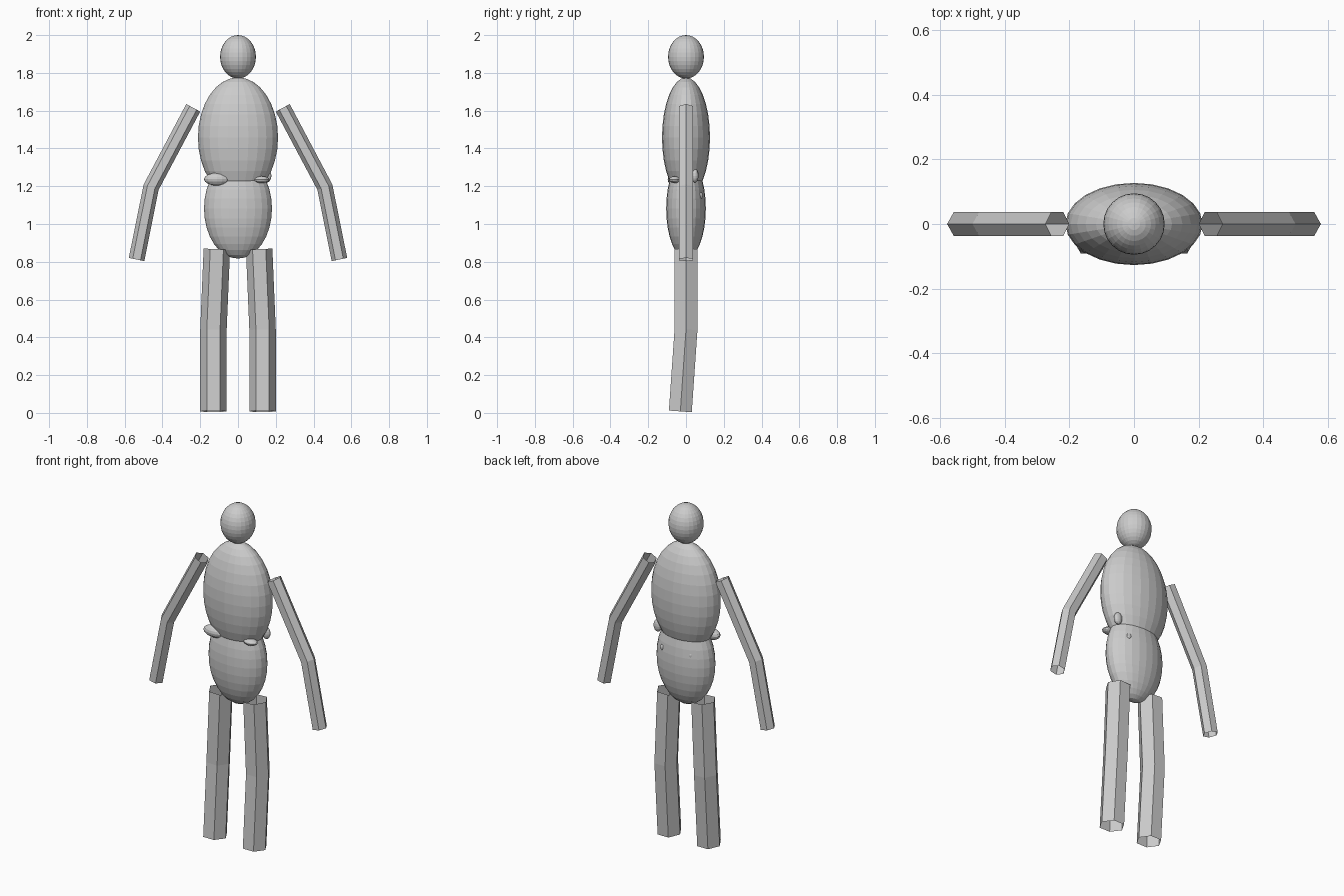
import bpy, bmesh, math
from mathutils import Vector

if "Cube" in bpy.data.objects:
    bpy.data.objects.remove(bpy.data.objects["Cube"])


def ellipsoid(name, centre, radii, seg=24, rings=16):
    bpy.ops.mesh.primitive_uv_sphere_add(segments=seg, ring_count=rings, radius=1, location=centre)
    o = bpy.context.object
    o.name = name
    o.scale = radii
    bpy.ops.object.transform_apply(location=False, rotation=False, scale=True)
    return o


def limb(name, points, radius, sides=6):
    """Open hexagonal tube through the given joints."""
    pts = [Vector(p) for p in points]
    bm = bmesh.new()
    rings = []
    for i, p in enumerate(pts):
        prev, nxt = pts[max(i - 1, 0)], pts[min(i + 1, len(pts) - 1)]
        d = Vector()
        if i > 0:
            d += (p - prev).normalized()
        if i < len(pts) - 1:
            d += (nxt - p).normalized()
        d.normalize()
        a = Vector((1, 0, 0))
        a = (a - d * a.dot(d)).normalized()
        b = d.cross(a)
        rings.append([bm.verts.new(p + radius * (a * math.cos(t) + b * math.sin(t)))
                      for t in (2 * math.pi * k / sides for k in range(sides))])
    for r0, r1 in zip(rings, rings[1:]):
        for k in range(sides):
            j = (k + 1) % sides
            bm.faces.new((r0[k], r0[j], r1[j], r1[k]))
    bmesh.ops.recalc_face_normals(bm, faces=bm.faces)
    me = bpy.data.meshes.new(name)
    bm.to_mesh(me)
    bm.free()
    o = bpy.data.objects.new(name, me)
    bpy.context.collection.objects.link(o)
    return o


# Body masses
ellipsoid("head", (0, 0, 1.885), (0.095, 0.095, 0.115))
ellipsoid("torso", (0, 0, 1.458), (0.212, 0.127, 0.318))
ellipsoid("pelvis", (0, 0, 1.082), (0.18, 0.105, 0.265))

# Small lumps around the waist
ellipsoid("waist_lump_front_left", (-0.11, -0.062, 1.237), (0.07, 0.035, 0.034), 16, 8)
ellipsoid("waist_lump_front_right", (0.125, -0.06, 1.235), (0.042, 0.03, 0.018), 16, 8)
ellipsoid("waist_lump_side", (0.152, 0.048, 1.255), (0.025, 0.018, 0.036), 16, 8)
for side, x in (("right", 0.10), ("left", -0.085)):
    ellipsoid("back_lump_" + side, (x, 0.077, 1.15), (0.014, 0.012, 0.018), 12, 8)

# Arms and legs, mirrored left and right
for side, s in (("left", -1), ("right", 1)):
    limb("arm_" + side, [(s * 0.237, 0, 1.615), (s * 0.46, 0, 1.195), (s * 0.537, 0, 0.812)], 0.042)
    limb("leg_" + side, [(s * 0.112, 0, 0.867), (s * 0.13, 0, 0.44), (s * 0.13, -0.03, 0.008)], 0.07)
